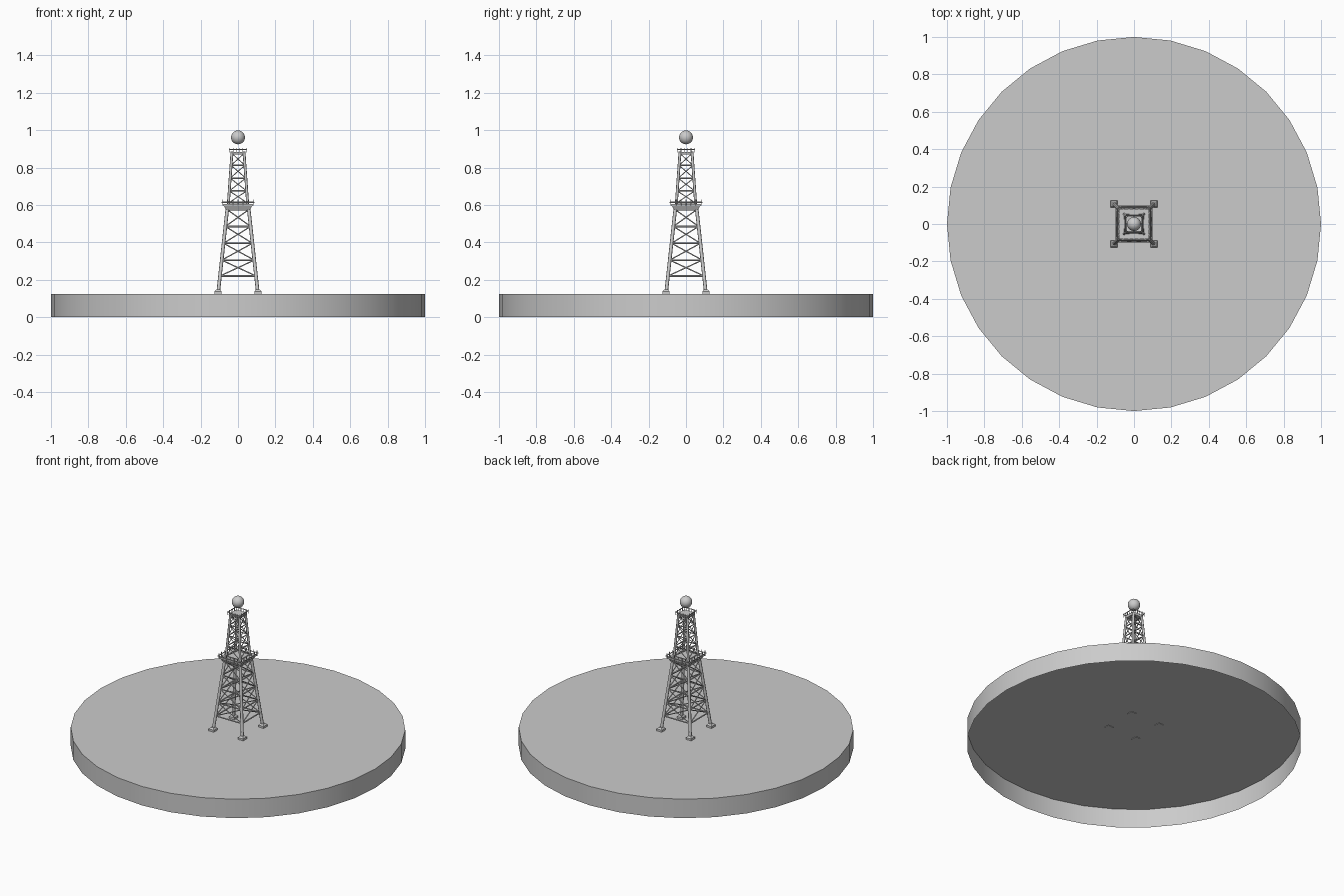
import bpy, bmesh, math
from mathutils import Vector, Matrix

if "Cube" in bpy.data.objects:
    bpy.data.objects.remove(bpy.data.objects["Cube"])


def finish(bm, name, angle=None):
    mesh = bpy.data.meshes.new(name)
    bm.to_mesh(mesh)
    bm.free()
    ob = bpy.data.objects.new(name, mesh)
    bpy.context.collection.objects.link(ob)
    if angle:
        bpy.ops.object.select_all(action='DESELECT')
        ob.select_set(True)
        bpy.context.view_layer.objects.active = ob
        bpy.ops.object.shade_smooth_by_angle(angle=math.radians(angle))
    return ob


def beam(bm, a, b, r, sides=6):
    a, b = Vector(a), Vector(b)
    d = b - a
    m = Matrix.Translation((a + b) / 2) @ d.to_track_quat('Z', 'Y').to_matrix().to_4x4()
    bmesh.ops.create_cone(bm, cap_ends=True, segments=sides, radius1=r, radius2=r,
                          depth=d.length, matrix=m)


def frustum(bm, x, y, z0, z1, h0, h1):
    # square block with half widths h0 (bottom) and h1 (top)
    m = Matrix.Translation((x, y, (z0 + z1) / 2)) @ Matrix.Rotation(math.pi / 4, 4, 'Z')
    s = math.sqrt(2)
    bmesh.ops.create_cone(bm, cap_ends=True, segments=4, radius1=h0 * s, radius2=h1 * s,
                          depth=z1 - z0, matrix=m)


CORNERS = [(-1, -1), (1, -1), (1, 1), (-1, 1)]
SIDES = [(CORNERS[i], CORNERS[(i + 1) % 4]) for i in range(4)]


def corner(c, h, z):
    return (c[0] * h, c[1] * h, z)


def tower(name, z0, h0, z1, h1, levels, leg_r, brace_r):
    def half(z):
        return h0 + (h1 - h0) * (z - z0) / (z1 - z0)
    # corner legs
    bm = bmesh.new()
    for c in CORNERS:
        beam(bm, corner(c, h0, z0), corner(c, h1, z1), leg_r, 8)
    finish(bm, name + "_legs", 50)
    # horizontal rails and crossed braces on all four sides
    bm = bmesh.new()
    for a, b in SIDES:
        for z in levels:
            beam(bm, corner(a, half(z), z), corner(b, half(z), z), brace_r)
        for lo, hi in zip(levels, levels[1:]):
            for p, q in ((a, b), (b, a)):
                beam(bm, corner(p, half(lo), lo), corner(q, half(hi), hi), brace_r * 0.7)
    finish(bm, name + "_braces")


def railing(name, h, z0, z1, rail_z, r, count):
    # rails around the deck with posts standing a little above them
    bm = bmesh.new()
    for a, b in SIDES:
        beam(bm, corner(a, h, rail_z), corner(b, h, rail_z), r)
        for i in range(count):
            p = Vector(corner(a, h * 0.95, z0)).lerp(Vector(corner(b, h * 0.95, z0)), i / count)
            beam(bm, p, (p.x, p.y, z1), r * 0.8)
    finish(bm, name)


# round base: a shell, open underneath
bm = bmesh.new()
bmesh.ops.create_cone(bm, cap_ends=True, segments=32, radius1=1, radius2=1, depth=0.125,
                      matrix=Matrix.Translation((0, 0, 0.0625)) @ Matrix.Rotation(math.pi / 2, 4, 'Z'))
under = [f for f in bm.faces if f.calc_center_median().z < 0.01]
bmesh.ops.delete(bm, geom=under, context='FACES_ONLY')
finish(bm, "round_base", 30)

# footings, just piercing the top plate
bm = bmesh.new()
for c in CORNERS:
    x, y = c[0] * 0.107, c[1] * 0.107
    frustum(bm, x, y, 0.122, 0.138, 0.019, 0.019)
    frustum(bm, x, y, 0.138, 0.148, 0.019, 0.010)
finish(bm, "footings")

# lower and upper lattice
tower("lower_tower", 0.14, 0.105, 0.59, 0.056,
      [0.22, 0.305, 0.395, 0.485, 0.575], 0.0095, 0.0045)
tower("upper_tower", 0.60, 0.052, 0.885, 0.032,
      [0.61, 0.675, 0.743, 0.812, 0.875], 0.0075, 0.0035)

# decks with flared supports
bm = bmesh.new()
frustum(bm, 0, 0, 0.572, 0.595, 0.064, 0.076)
frustum(bm, 0, 0, 0.595, 0.605, 0.080, 0.080)
finish(bm, "middle_deck")
bm = bmesh.new()
frustum(bm, 0, 0, 0.870, 0.884, 0.036, 0.040)
finish(bm, "top_deck")
railing("middle_railing", 0.086, 0.596, 0.630, 0.614, 0.003, 6)
railing("top_railing", 0.046, 0.880, 0.904, 0.897, 0.0025, 5)

# ball above the tower
bm = bmesh.new()
bmesh.ops.create_uvsphere(bm, u_segments=32, v_segments=16, radius=0.037,
                          matrix=Matrix.Translation((0, 0, 0.961)))
finish(bm, "ball", 40)
